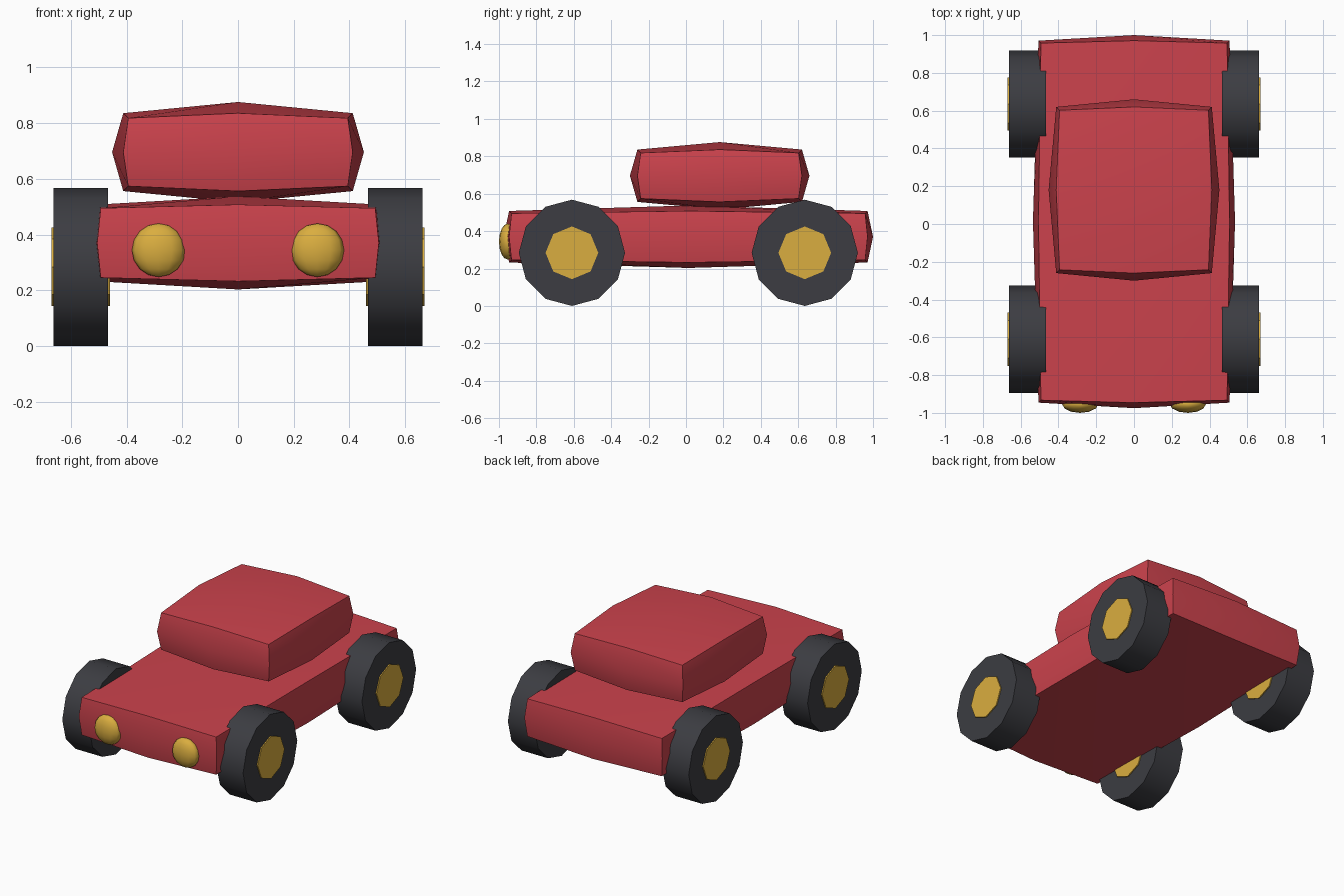
import bpy, bmesh, math
from mathutils import Vector, Matrix

if "Cube" in bpy.data.objects:
    bpy.data.objects.remove(bpy.data.objects["Cube"])


def material(name, rgb):
    m = bpy.data.materials.new(name)
    m.diffuse_color = (*rgb, 1)
    m.use_nodes = True
    m.node_tree.nodes["Principled BSDF"].inputs["Base Color"].default_value = m.diffuse_color
    return m


RED = material("red_paint", (0.60, 0.055, 0.073))
RUBBER = material("rubber", (0.045, 0.046, 0.054))
GOLD = material("gold", (0.70, 0.42, 0.05))


def finish(bm, name, mat, angle):
    bmesh.ops.recalc_face_normals(bm, faces=bm.faces)
    me = bpy.data.meshes.new(name)
    bm.to_mesh(me)
    bm.free()
    me.materials.append(mat)
    ob = bpy.data.objects.new(name, me)
    bpy.context.collection.objects.link(ob)
    bpy.ops.object.select_all(action='DESELECT')
    ob.select_set(True)
    bpy.context.view_layer.objects.active = ob
    bpy.ops.object.shade_smooth_by_angle(angle=math.radians(angle))
    return ob


def puffed_box(name, centre, half, puff):
    """Box split once per side and inflated along its vertex normals."""
    bm = bmesh.new()
    bmesh.ops.create_cube(bm, size=2)
    bmesh.ops.subdivide_edges(bm, edges=bm.edges[:], cuts=1, use_grid_fill=True)
    for v in bm.verts:
        s = v.co.copy()
        core = Vector([s[i] * (half[i] - puff) for i in range(3)])
        v.co = Vector(centre) + core + s.normalized() * puff
    return finish(bm, name, RED, 45)


def disc(name, centre, radius, width, sides, mat):
    """Cylinder lying along x."""
    bm = bmesh.new()
    mx = Matrix.Translation(centre) @ Matrix.Rotation(math.pi / 2, 4, 'Y')
    bmesh.ops.create_cone(bm, cap_ends=True, segments=sides, radius1=radius,
                          radius2=radius, depth=width, matrix=mx)
    return finish(bm, name, mat, 40)


# Body and cabin
puffed_box("body", (0, 0.0125, 0.37), (0.535, 0.9875, 0.167), 0.10)
puffed_box("cabin", (0, 0.18, 0.696), (0.452, 0.48, 0.18), 0.137)

for side, sx in (("left", 1), ("right", -1)):
    # Wheels with hubs running through them
    for end, y in (("front", -0.61), ("rear", 0.635)):
        c = (sx * 0.565, y, 0.284)
        disc(f"{end}_{side}_wheel", c, 0.284, 0.196, 12, RUBBER)
        disc(f"{end}_{side}_hub", c, 0.141, 0.21, 8, GOLD)
    # Flattened headlamps
    bm = bmesh.new()
    mx = Matrix.Translation((sx * 0.285, -0.953, 0.344)) @ Matrix.Diagonal((0.096, 0.047, 0.096, 1))
    bmesh.ops.create_uvsphere(bm, u_segments=12, v_segments=8, radius=1, matrix=mx)
    finish(bm, f"{side}_headlamp", GOLD, 60)
